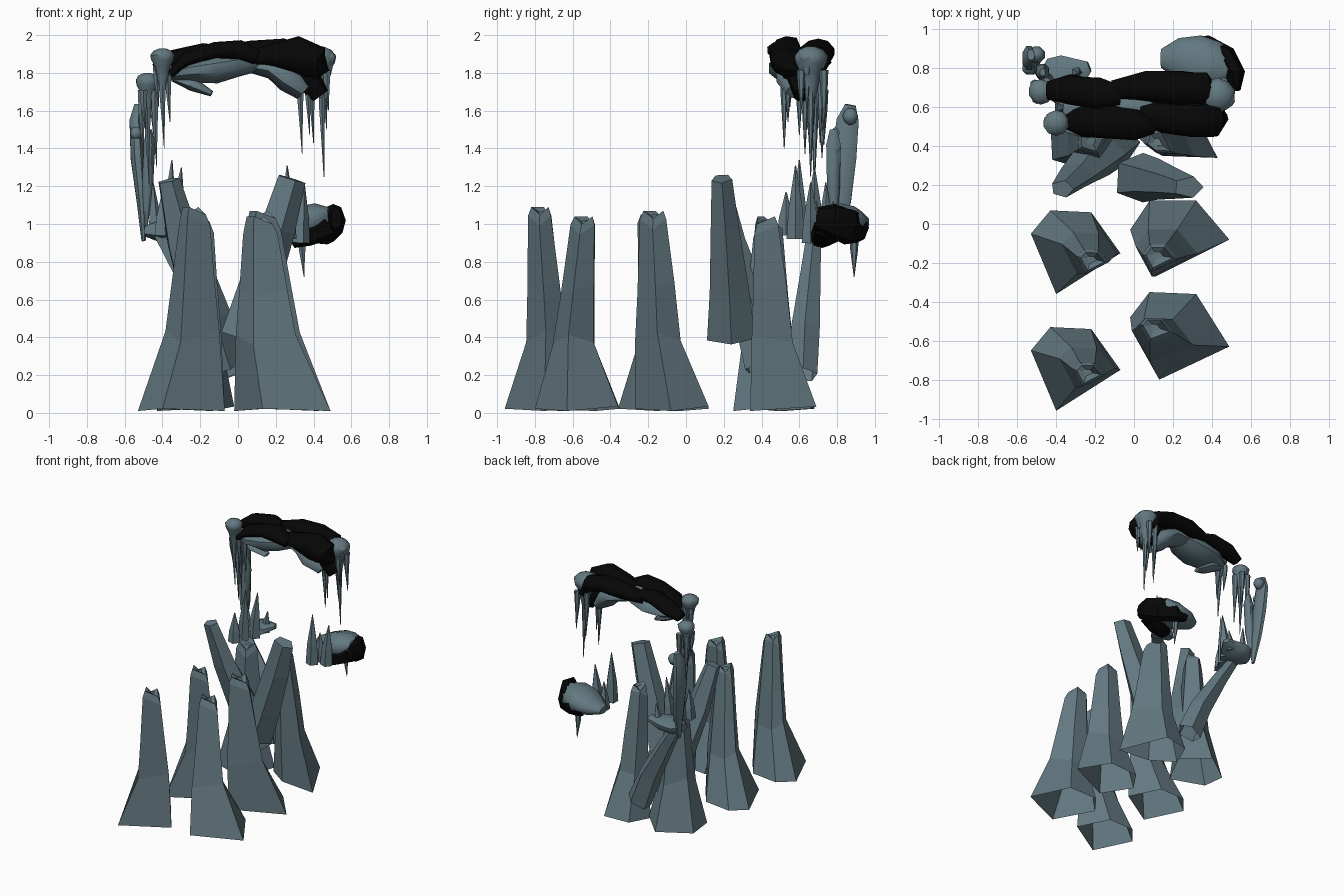
import bpy, bmesh, math, random
from mathutils import Vector

random.seed(4)


def material(name, rgb):
    m = bpy.data.materials.new(name)
    m.diffuse_color = (*rgb, 1)
    return m


STONE = material("slate_grey", (0.125, 0.19, 0.218))
BLACK = material("charcoal_black", (0.002, 0.002, 0.002))


def loft(name, rings, mat, smooth=False, cap_start=True):
    """Skin a list of equal rings of points."""
    bm = bmesh.new()
    vs = [[bm.verts.new(p) for p in ring] for ring in rings]
    n = len(rings[0])
    for a, b in zip(vs, vs[1:]):
        for i in range(n):
            j = (i + 1) % n
            bm.faces.new((a[i], a[j], b[j], b[i]))
    bm.faces.new(vs[-1])
    if cap_start:
        bm.faces.new(vs[0][::-1])
    bmesh.ops.recalc_face_normals(bm, faces=bm.faces[:])
    me = bpy.data.meshes.new(name)
    bm.to_mesh(me)
    bm.free()
    me.materials.append(mat)
    ob = bpy.data.objects.new(name, me)
    bpy.context.collection.objects.link(ob)
    if smooth:
        bpy.ops.object.select_all(action='DESELECT')
        bpy.context.view_layer.objects.active = ob
        ob.select_set(True)
        bpy.ops.object.shade_smooth_by_angle(angle=math.radians(50))
    return ob


def sweep(name, path, mat=STONE, sides=8, jitter=0.0, smooth=True, cap=True):
    """Tube along (x, y, z, radius sideways, radius up/depth)."""
    pts = [Vector(p[:3]) for p in path]
    rings = []
    for k, p in enumerate(path):
        t = (pts[min(k + 1, len(pts) - 1)] - pts[max(k - 1, 0)]).normalized()
        ref = Vector((0, 0, 1)) if abs(t.z) < 0.7 else Vector((0, 1, 0))
        u = t.cross(ref).normalized()
        v = u.cross(t)
        ring = []
        for i in range(sides):
            a = 2 * math.pi * (i + 0.5) / sides
            s = 1 + random.uniform(-jitter, jitter)
            ring.append(pts[k] + (u * p[3] * math.cos(a) + v * p[4] * math.sin(a)) * s)
        rings.append(ring)
    return loft(name, rings, mat, smooth, cap)


# Six standing stone pillars: five-sided flared base, narrow broken top
LEFT = [(-0.53, 0.10), (-0.43, 0.22), (-0.22, 0.21), (-0.07, 0.0), (-0.40, -0.21)]
RIGHT_A = [(-0.02, 0.12), (0.08, 0.25), (0.32, 0.24), (0.49, -0.03), (0.13, -0.20)]
RIGHT_B = [(-0.02, 0.12), (0.08, 0.27), (0.32, 0.27), (0.49, 0.07), (0.11, -0.12)]
REAR_L = [(-0.43, 0.07), (-0.20, 0.23), (-0.02, 0.05), (-0.14, -0.20), (-0.42, -0.12)]
REAR_R = [(-0.02, 0.0), (0.05, 0.18), (0.25, 0.21), (0.43, -0.14), (0.15, -0.13)]
# height fraction, scale, drift from mid centre to top centre
LEVELS = [(0.0, 1.0, None), (0.36, 0.62, 0.0), (0.62, 0.50, 0.4), (0.94, 0.36, 0.95), (1.0, 0.27, 1.0)]


def pillar(name, base, dy, mid, top, height, squash=1.0):
    cx = sum(p[0] for p in base) / 5
    cy = sum(p[1] for p in base) / 5
    rings = []
    for f, s, m in LEVELS:
        ox, oy = (cx, cy) if m is None else (mid[0] + (top[0] - mid[0]) * m, mid[1] + (top[1] - mid[1]) * m)
        sy = s * (squash if f else 1)
        rings.append([])
        for i, (x, y) in enumerate(base):
            z = 0.01 + f * (height - 0.01)
            if f == 0:
                z += 0.012 * (i % 3)
            elif f < 1:
                z += 0.035 * math.sin(i * 2.1 + f * 5)
            else:
                z -= 0.04 * (i % 2)
            rings[-1].append((ox + (x - cx) * s, oy + dy + (y - cy) * sy, z))
    # broken inner crown
    last = rings[-1]
    mx, my = sum(p[0] for p in last) / 5, sum(p[1] for p in last) / 5
    rings.append([(mx + (x - mx) * 0.4, my + (y - my) * 0.4, z - 0.02) for x, y, z in last])
    loft(name, rings, STONE, cap_start=False)


pillar("front_left_pillar", LEFT, -0.75, (-0.26, 0.04), (-0.24, -0.01), 1.09, 0.8)
pillar("front_right_pillar", RIGHT_A, -0.60, (0.125, 0.03), (0.105, 0.07), 1.04, 0.8)
pillar("middle_left_pillar", LEFT, -0.15, (-0.25, 0.03), (-0.22, -0.03), 1.05, 0.8)
pillar("middle_right_pillar", RIGHT_B, -0.15, (0.145, 0.03), (0.12, -0.01), 1.07)
pillar("rear_left_pillar", REAR_L, 0.45, (-0.225, -0.02), (-0.22, -0.02), 1.02)
pillar("rear_right_pillar", REAR_R, 0.48, (0.15, -0.03), (0.12, -0.06), 1.04)

# Three leaning stone shards between the rear pillars
for name, path in {
    "left_leaning_shard": [(-0.08, 0.42, 0.24, .12, .12), (-0.17, 0.36, 0.5, .13, .11),
                           (-0.29, 0.25, 0.9, .10, .07), (-0.37, 0.18, 1.23, .06, .045)],
    "right_leaning_shard": [(0.01, 0.24, 0.40, .12, .13), (0.09, 0.23, 0.65, .12, .11),
                            (0.20, 0.21, 0.98, .10, .08), (0.28, 0.19, 1.24, .08, .055)],
    "rear_leaning_shard": [(-0.02, 0.62, 0.20, .10, .08), (-0.12, 0.63, 0.45, .09, .08),
                           (-0.29, 0.66, 0.75, .06, .055), (-0.42, 0.68, 0.96, .04, .04)],
}.items():
    sweep(name, path, sides=5, jitter=0.06, smooth=False, cap=False)

# Arch: black capstones above grey underside rocks
for name, path in {
    "front_left_capstone": [(-0.36, 0.53, 1.79, .04, .02), (-0.27, 0.53, 1.87, .08, .045),
                            (-0.12, 0.52, 1.915, .09, .045), (0.01, 0.51, 1.92, .085, .055), (0.10, 0.50, 1.88, .04, .04)],
    "front_right_capstone": [(0.03, 0.57, 1.88, .05, .04), (0.15, 0.55, 1.89, .09, .06),
                             (0.31, 0.53, 1.90, .09, .10), (0.40, 0.54, 1.86, .09, .09), (0.44, 0.55, 1.79, .05, .04)],
    "right_arch_foot": [(0.30, 0.61, 1.84, .06, .06), (0.38, 0.61, 1.76, .07, .08), (0.44, 0.61, 1.68, .05, .04)],
    "rear_left_capstone": [(-0.44, 0.69, 1.82, .05, .03), (-0.34, 0.69, 1.87, .08, .05),
                           (-0.18, 0.67, 1.91, .08, .05), (-0.07, 0.66, 1.90, .05, .04)],
    "rear_right_capstone": [(-0.11, 0.69, 1.89, .05, .04), (0.06, 0.71, 1.91, .08, .06),
                            (0.24, 0.70, 1.92, .085, .06), (0.36, 0.70, 1.89, .08, .06), (0.43, 0.69, 1.80, .05, .05)],
}.items():
    sweep(name, path, BLACK, sides=10, jitter=0.09)
for name, path in {
    "left_arch_underside": [(-0.36, 0.59, 1.79, .06, .03), (-0.25, 0.58, 1.81, .13, .06),
                            (-0.12, 0.58, 1.825, .145, .08), (0.0, 0.58, 1.85, .13, .07), (0.10, 0.60, 1.86, .08, .05)],
    "right_arch_underside": [(0.03, 0.63, 1.85, .07, .04), (0.18, 0.62, 1.83, .12, .06),
                             (0.27, 0.60, 1.77, .12, .08), (0.35, 0.60, 1.70, .07, .05)],
    "arch_flake": [(-0.34, 0.60, 1.77, .03, .02), (-0.24, 0.58, 1.74, .08, .035), (-0.14, 0.57, 1.69, .03, .015)],
}.items():
    sweep(name, path, sides=10, jitter=0.07)


# Icicle clusters: mushroom head with thin points hanging beneath it
def icicle(name, x, y, top, tip, r):
    sweep(name, [(x, y, top, r, r), (x, y, top * .65 + tip * .35, r * .75, r * .8),
                 (x + .005, y, top * .3 + tip * .7, r * .35, r * .4), (x + .01, y, tip, .002, .002)], sides=6)


def cluster(name, x, y, top, r, tips):
    profile = [(0, .25), (.2, .75), (.55, 1), (.95, .95), (1.5, .65), (2.2, .5), (3.0, .3)]
    sweep(name + "_head", [(x, y, top - d * r, r * s, r * s) for d, s in profile], sides=10, jitter=.05)
    for i, (dx, dy, tip) in enumerate(tips):
        icicle(f"{name}_icicle_{i + 1}", x + dx, y + dy, top - 1.4 * r, tip, .024)


cluster("front_left_cluster", -0.40, 0.52, 1.93, .065, [(0, 0, 1.40), (.03, .02, 1.54), (-.03, .03, 1.62)])
cluster("rear_left_cluster", -0.48, 0.68, 1.80, .065,
        [(0, 0, 1.20), (-.03, .04, 1.35), (.04, -.02, 1.30), (.03, .05, 1.42), (-.02, -.04, 1.5)])
cluster("right_cluster", 0.43, 0.66, 1.94, .09,
        [(.015, 0, 1.25), (-.04, .05, 1.43), (-.10, -.03, 1.37), (.03, .07, 1.5), (-.06, -.06, 1.47), (.04, -.05, 1.6)])
cluster("right_side_knob", 0.48, 0.64, 1.91, .04, [(-.02, 0, 1.6)])

# Tall drooping growth at the rear left with rounded knobs
sweep("left_tall_growth", [(-0.53, .87, 1.63, .02, .03), (-0.54, .855, 1.55, .035, .065), (-0.53, .835, 1.35, .04, .07),
                           (-0.51, .82, 1.12, .03, .055), (-0.50, .80, 0.91, .012, .015)], sides=8, jitter=.06)
sweep("left_inner_growth", [(-0.47, .78, 1.50, .015, .02), (-0.47, .78, 1.42, .035, .04),
                            (-0.48, .78, 1.18, .03, .035), (-0.49, .79, 0.96, .008, .008)], sides=8, jitter=.08)
for i, (x, y, z, r) in enumerate([(-.50, .87, 1.57, .045), (-.54, .80, 1.48, .035), (-.47, .79, 1.40, .035)]):
    sweep(f"left_knob_{i + 1}", [(x, y, z + r * c, r * s, r * s) for c, s in
                                 ((1, .2), (.7, .7), (0, 1), (-.7, .7), (-1, .2))], sides=8)

# Left ledge with upright points
sweep("left_ledge", [(-0.49, .74, .96, .05, .03), (-0.42, .73, .96, .12, .06),
                     (-0.33, .77, .98, .11, .05), (-0.23, .81, 1.0, .03, .02)], sides=8, jitter=.1)


def point(name, x, y, z0, z1, r, lean=0):
    sweep(name, [(x, y, z0, r, r), (x + lean * .3, y, z0 * .6 + z1 * .4, r * .8, r * .8),
                 (x + lean, y, z1, .003, .003)], sides=5, smooth=False)


for i, p in enumerate([(-.37, .60, .94, 1.34, .045, .02), (-.33, .68, .94, 1.30, .05, .03),
                       (-.40, .53, .94, 1.17, .05, 0), (-.44, .74, .94, 1.22, .04, -.01),
                       (-.30, .78, .95, 1.12, .035, .02)]):
    point(f"left_ledge_point_{i + 1}", *p)

# Right ledge: grey boulder with a black rim at its back, outer end and front foot
sweep("right_ledge", [(.14, .85, .98, .05, .03), (.22, .85, .99, .11, .06), (.32, .83, 1.0, .145, .09),
                      (.42, .81, 1.02, .13, .09), (.49, .79, 1.03, .06, .06)], sides=10, jitter=.05)
sweep("right_ledge_black_rim", [(.27, .93, .96, .03, .04), (.37, .92, .98, .05, .08), (.47, .86, .99, .06, .10),
                                (.52, .77, 1.02, .05, .09), (.52, .69, 1.03, .03, .06)],
      BLACK, sides=7, jitter=.06, smooth=False)
sweep("right_ledge_black_foot", [(.29, .72, .90, .05, .03), (.37, .73, .93, .08, .05), (.47, .76, .98, .09, .06)],
      BLACK, sides=6, jitter=.06, smooth=False)
for i, p in enumerate([(.26, .58, .92, 1.31, .05, .0), (.33, .66, .90, 1.22, .05, .02), (.25, .69, .90, 1.12, .045, 0)]):
    point(f"right_ledge_point_{i + 1}", *p)
icicle("right_ledge_icicle", .34, .89, .93, .72, .025)
